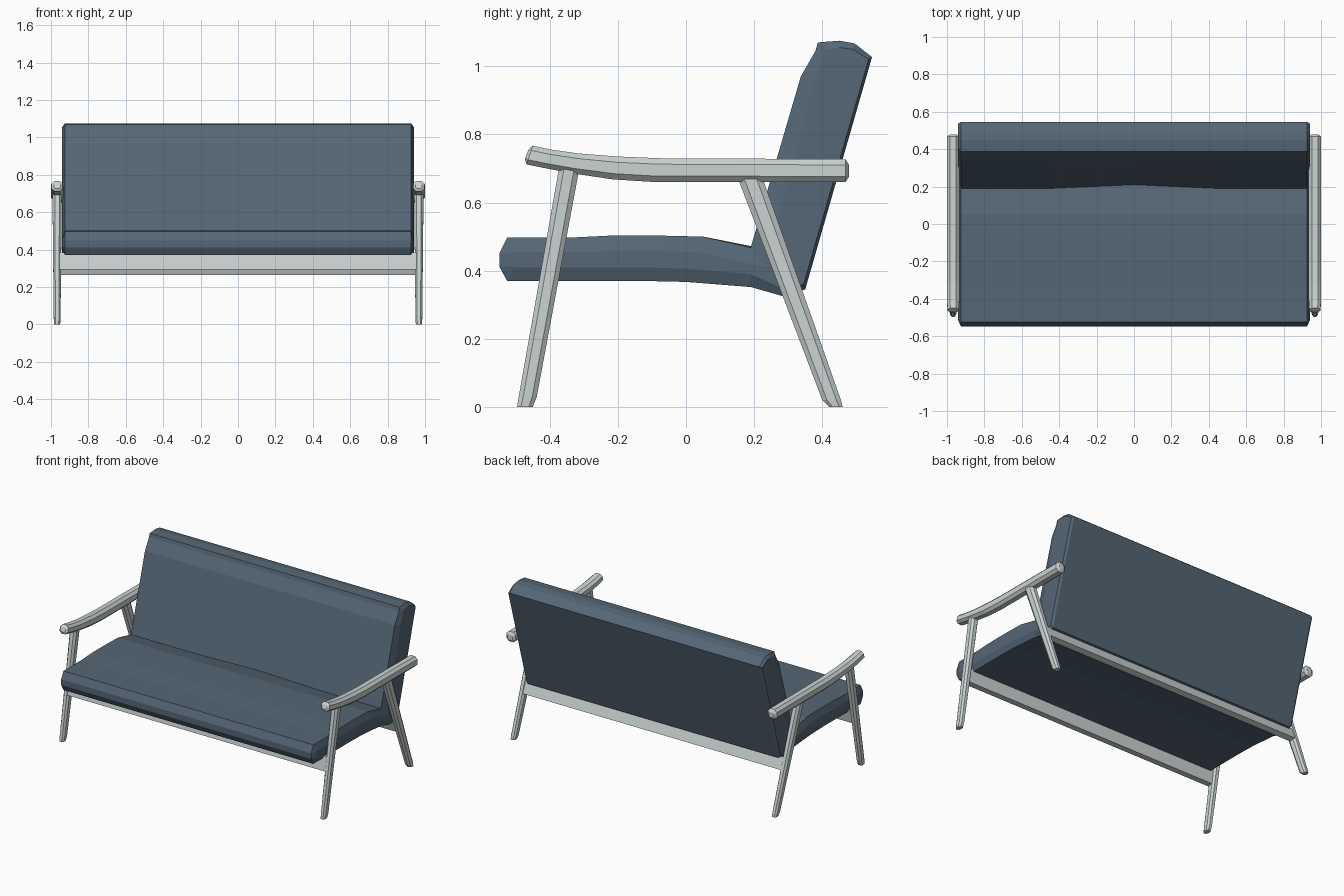
import bpy, bmesh

if "Cube" in bpy.data.objects:
    bpy.data.objects.remove(bpy.data.objects["Cube"])


def material(name, color):
    m = bpy.data.materials.new(name)
    m.diffuse_color = color
    m.use_nodes = True
    m.node_tree.nodes["Principled BSDF"].inputs["Base Color"].default_value = m.diffuse_color
    return m


FABRIC = material("blue_fabric", (0.09, 0.135, 0.18, 1))
PALE = material("pale_wood", (0.60, 0.66, 0.65, 1))


def loft(name, rings, mat):
    """Skin a list of equal-length closed rings and cap both ends."""
    bm = bmesh.new()
    vs = [[bm.verts.new(p) for p in r] for r in rings]
    n = len(vs[0])
    for a, b in zip(vs, vs[1:]):
        for i in range(n):
            j = (i + 1) % n
            bm.faces.new((a[i], a[j], b[j], b[i]))
    bm.faces.new(vs[0])
    bm.faces.new(vs[-1][::-1])
    bmesh.ops.recalc_face_normals(bm, faces=bm.faces)
    me = bpy.data.meshes.new(name)
    bm.to_mesh(me)
    bm.free()
    me.materials.append(mat)
    ob = bpy.data.objects.new(name, me)
    bpy.context.collection.objects.link(ob)
    return ob


def bar(name, cx, stations, c=0.5):
    """Octagonal bar; station = (y, z of one edge, y, z of other edge, half width)."""
    octagon = [(-c, -1), (c, -1), (1, -c), (1, c), (c, 1), (-c, 1), (-1, c), (-1, -c)]
    rings = []
    for ya, za, yb, zb, w in stations:
        rings.append([(cx + u * w,
                       (ya + yb) / 2 + v * (ya - yb) / 2,
                       (za + zb) / 2 + v * (za - zb) / 2) for u, v in octagon])
    return loft(name, rings, PALE)


# Cushion: side outline (y, z) and the inset outline of its end caps
outline = [
    (-.548, .45, -.515, .452), (-.525, .497, -.50, .456), (-.34, .497, -.34, .454),
    (-.22, .503, -.22, .458), (-.08, .503, -.08, .458), (.05, .50, .05, .453),
    (.19, .468, .235, .41), (.337, .97, .375, .955), (.38, 1.045, .40, 1.03),
    (.387, 1.07, .41, 1.048), (.45, 1.075, .45, 1.055), (.495, 1.067, .49, 1.05),
    (.546, 1.027, .536, 1.02), (.35, .345, .345, .36), (.285, .325, .29, .345),
    (.19, .352, .19, .39), (0, .367, 0, .406), (-.13, .37, -.13, .41),
    (-.525, .37, -.50, .41), (-.548, .412, -.515, .412)]
JOINT = 6
rings = []
for x in (-.94, -.925, -.45, 0, .45, .925, .94):
    if abs(x) > .93:
        ring = [(x, p[2], p[3]) for p in outline]
    else:
        ring = [(x, p[0], p[1]) for p in outline]
    if x == 0:  # crease sinks in slightly at the middle
        _, y, z = ring[JOINT]
        ring[JOINT] = (x, y + .02, z)
    rings.append(ring)
loft("seat_and_back_cushion", rings, FABRIC)

# Arms and legs on both sides
for side, s in (("left", -1), ("right", 1)):
    x = s * .967
    bar(side + "_armrest", x, [
        (-.463, .754, -.473, .727, .018), (-.45, .767, -.468, .712, .030),
        (-.40, .756, -.42, .702, .033), (-.315, .744, -.33, .685, .033),
        (-.20, .735, -.215, .668, .033), (-.075, .73, -.09, .66, .033),
        (.16, .729, .16, .66, .033), (.468, .727, .468, .66, .033),
        (.479, .71, .479, .677, .018)])
    bar(side + "_front_leg", x, [
        (-.373, .70, -.313, .70, .025), (-.491, .03, -.438, .03, .018),
        (-.496, 0, -.45, 0, .016)])
    bar(side + "_rear_leg", x, [
        (.149, .68, .222, .68, .025), (.40, .02, .455, .02, .018),
        (.42, 0, .46, 0, .016)])

# Cross rails, tilted to follow the legs
for name, section in (
        ("front_rail", [(-.442, .295), (-.402, .295), (-.386, .385), (-.426, .385)]),
        ("rear_rail", [(.325, .265), (.362, .275), (.334, .35), (.297, .34)])):
    loft(name, [[(x, y, z) for y, z in section] for x in (-.955, .955)], PALE)
